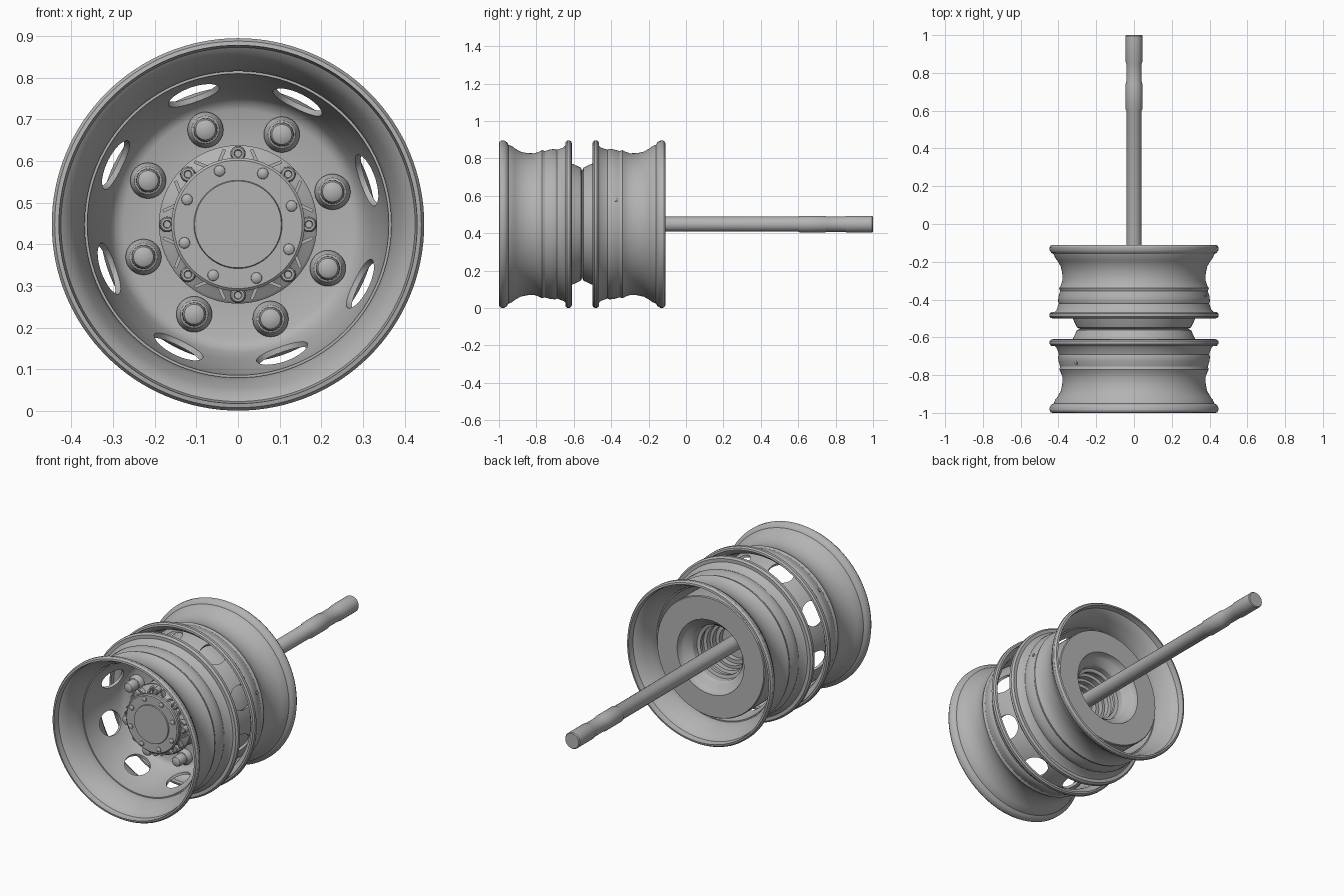
import bpy, bmesh
from math import pi, sin, cos, radians
from mathutils import Vector, Matrix

cube = bpy.data.objects.get("Cube")
if cube:
    bpy.data.objects.remove(cube, do_unlink=True)

AXLE_Z = 0.448       # height of the wheel axis
MID_Y = -0.555       # plane where the two wheels bolt together
START = radians(19)  # first stud angle
STUDS = [START + i * pi / 4 for i in range(8)]

steel = bpy.data.materials.new("grey_steel")
steel.use_nodes = True
GREY = (0.45, 0.45, 0.45, 1)
steel.diffuse_color = GREY
shader = steel.node_tree.nodes["Principled BSDF"]
shader.inputs["Base Color"].default_value = GREY
shader.inputs["Roughness"].default_value = 0.6


def finish(name, bm, smooth=True):
    bmesh.ops.recalc_face_normals(bm, faces=bm.faces)
    mesh = bpy.data.meshes.new(name)
    bm.to_mesh(mesh)
    bm.free()
    mesh.materials.append(steel)
    obj = bpy.data.objects.new(name, mesh)
    bpy.context.collection.objects.link(obj)
    if smooth:
        shade(obj)
    return obj


def shade(obj):
    bpy.ops.object.select_all(action='DESELECT')
    obj.select_set(True)
    bpy.context.view_layer.objects.active = obj
    bpy.ops.object.shade_smooth_by_angle(angle=radians(32))


def spin(bm, profile, centre=(0, 0), segments=96, closed=False):
    """Turn (radius, y) points around an axis parallel to y."""
    cx, cz = centre
    rings = []
    for r, y in profile:
        if r == 0:
            rings.append([bm.verts.new((cx, y, AXLE_Z + cz))] * segments)
        else:
            rings.append([bm.verts.new((cx + r * cos(2 * pi * i / segments), y,
                                        AXLE_Z + cz + r * sin(2 * pi * i / segments)))
                          for i in range(segments)])
    pairs = list(zip(rings, rings[1:]))
    if closed:
        pairs.append((rings[-1], rings[0]))
    for a, b in pairs:
        for i in range(segments):
            j = (i + 1) % segments
            corners = list(dict.fromkeys((a[i], a[j], b[j], b[i])))
            bm.faces.new(corners)


def lathe(name, profile, closed=False, segments=96, smooth=True):
    bm = bmesh.new()
    spin(bm, profile, segments=segments, closed=closed)
    return finish(name, bm, smooth)


def ring_of(name, profile, radius, angles, segments=24):
    """The same turned part repeated around the axle."""
    bm = bmesh.new()
    for a in angles:
        spin(bm, profile, (radius * cos(a), radius * sin(a)), segments)
    return finish(name, bm)


def radial_cylinder(bm, angle, y, r_in, r_out, radius, segments=32):
    out = Vector((cos(angle), 0, sin(angle)))
    place = Matrix.Translation(out * (r_in + r_out) / 2 + Vector((0, y, AXLE_Z)))
    turn = out.to_track_quat('Z', 'Y').to_matrix().to_4x4()
    bmesh.ops.create_cone(bm, cap_ends=True, segments=segments, radius1=radius,
                          radius2=radius, depth=r_out - r_in, matrix=place @ turn)


# Wheel cross-sections, for the front wheel
rim_profile = [
    (.43, -1), (.44, -.998), (.447, -.987), (.447, -.972), (.438, -.957), (.425, -.95),
    (.417, -.93), (.405, -.915), (.388, -.885), (.38, -.85), (.379, -.81), (.388, -.785),
    (.396, -.77), (.391, -.755), (.40, -.725), (.402, -.70), (.398, -.69), (.41, -.655),
    (.42, -.645), (.438, -.645), (.447, -.635), (.447, -.62), (.44, -.612), (.43, -.61),
    (.428, -.63), (.41, -.638), (.398, -.65), (.386, -.70), (.38, -.75), (.368, -.81),
    (.368, -.85), (.375, -.885), (.393, -.925), (.408, -.955), (.425, -.968), (.429, -.985)]
disc_profile = [
    (.185, -.555), (.285, -.555), (.302, -.562), (.32, -.60), (.338, -.65), (.356, -.72),
    (.37, -.79), (.372, -.84), (.362, -.84), (.358, -.79), (.343, -.72), (.324, -.65),
    (.307, -.60), (.294, -.582), (.275, -.573), (.185, -.573)]


def flip(profile):
    return [(r, 2 * MID_Y - y) for r, y in profile]


# Two wheels back to back, each a rim and a disc with eight hand holes
for side, turn_round, valve_angle in (("front", False, radians(140)), ("rear", True, START)):
    rim = flip(rim_profile) if turn_round else rim_profile
    disc = flip(disc_profile) if turn_round else disc_profile
    hole_y = 2 * MID_Y + 0.677 if turn_round else -0.677
    lathe(side + "_wheel_rim", rim, closed=True, segments=128)
    wheel_disc = lathe(side + "_wheel_disc", disc, closed=True, smooth=False)

    cut = bmesh.new()
    for a in STUDS:
        radial_cylinder(cut, a, hole_y, .28, .45, .065)
    cutter = finish("hand_hole_cutter", cut, smooth=False)
    cutter.hide_render = True
    mod = wheel_disc.modifiers.new("hand_holes", 'BOOLEAN')
    mod.operation = 'DIFFERENCE'
    mod.solver = 'EXACT'
    mod.object = cutter
    bpy.ops.object.select_all(action='DESELECT')
    bpy.context.view_layer.objects.active = wheel_disc
    wheel_disc.select_set(True)
    bpy.ops.object.modifier_apply(modifier=mod.name)
    bpy.data.objects.remove(cutter, do_unlink=True)
    shade(wheel_disc)

    # Valve stub in the rim well
    stub = bmesh.new()
    radial_cylinder(stub, valve_angle, 2 * MID_Y + .735 if turn_round else -.735,
                    .375, .403, .009, 12)
    finish(side + "_valve_stub", stub)

# Wheel nuts with sloped skirts and rounded caps
nut = [(0, -.662), (.015, -.661), (.024, -.656), (.028, -.647), (.029, -.605),
       (.033, -.603), (.043, -.585), (.043, -.57), (0, -.57)]
ring_of("wheel_nuts", nut, .24, STUDS, 32)

# Hub with its end cap
lathe("hub", [(0, -.763), (.104, -.763), (.106, -.757), (.154, -.757), (.16, -.752),
              (.16, -.738), (.152, -.736), (.152, -.715), (.166, -.70), (.183, -.695),
              (.19, -.688), (.19, -.67), (.178, -.655), (.178, -.60), (.184, -.58),
              (.184, -.45), (0, -.45)])
bolt = [(0, -.766), (.008, -.765), (.013, -.761), (.014, -.754), (0, -.754)]
ring_of("cap_bolts", bolt, .136, STUDS, 16)

# Raised bosses and ribs around the hub shoulder
boss = [(0, -.728), (.008, -.728), (.010, -.733), (.015, -.733), (.018, -.729),
        (.019, -.68), (0, -.68)]
ring_of("hub_bosses", boss, .17, [i * pi / 4 for i in range(8)], 20)
ribs = bmesh.new()
for i in range(8):
    for lean in (-.16, .16):
        a = (i + .5) * pi / 4 + lean
        place = (Matrix.Translation((.169 * cos(a), -.705, AXLE_Z + .169 * sin(a)))
                 @ Matrix.Rotation(-a - lean * 4, 4, 'Y'))
        bmesh.ops.create_cube(ribs, size=1, matrix=place @ Matrix.Diagonal((.034, .04, .008, 1)))
finish("hub_ribs", ribs, smooth=False)

# Brake drum with a flat back and a stepped bore
lathe("brake_drum", [
    (.205, -.215), (.327, -.215), (.331, -.22), (.331, -.40), (.322, -.43), (.30, -.50),
    (.28, -.537), (.09, -.537), (.09, -.42), (.11, -.42), (.11, -.39), (.125, -.39),
    (.125, -.36), (.14, -.355), (.14, -.335), (.132, -.33), (.132, -.315), (.15, -.31),
    (.152, -.28), (.165, -.262), (.19, -.25), (.2, -.235)], closed=True)

# Axle shaft with two thicker splined ends
lathe("axle_shaft", [
    (0, -.50), (.04, -.50), (.04, .60), (.045, .61), (.045, .74), (.041, .755),
    (.041, .85), (.045, .86), (.045, .995), (.041, 1), (0, 1)], segments=48)
